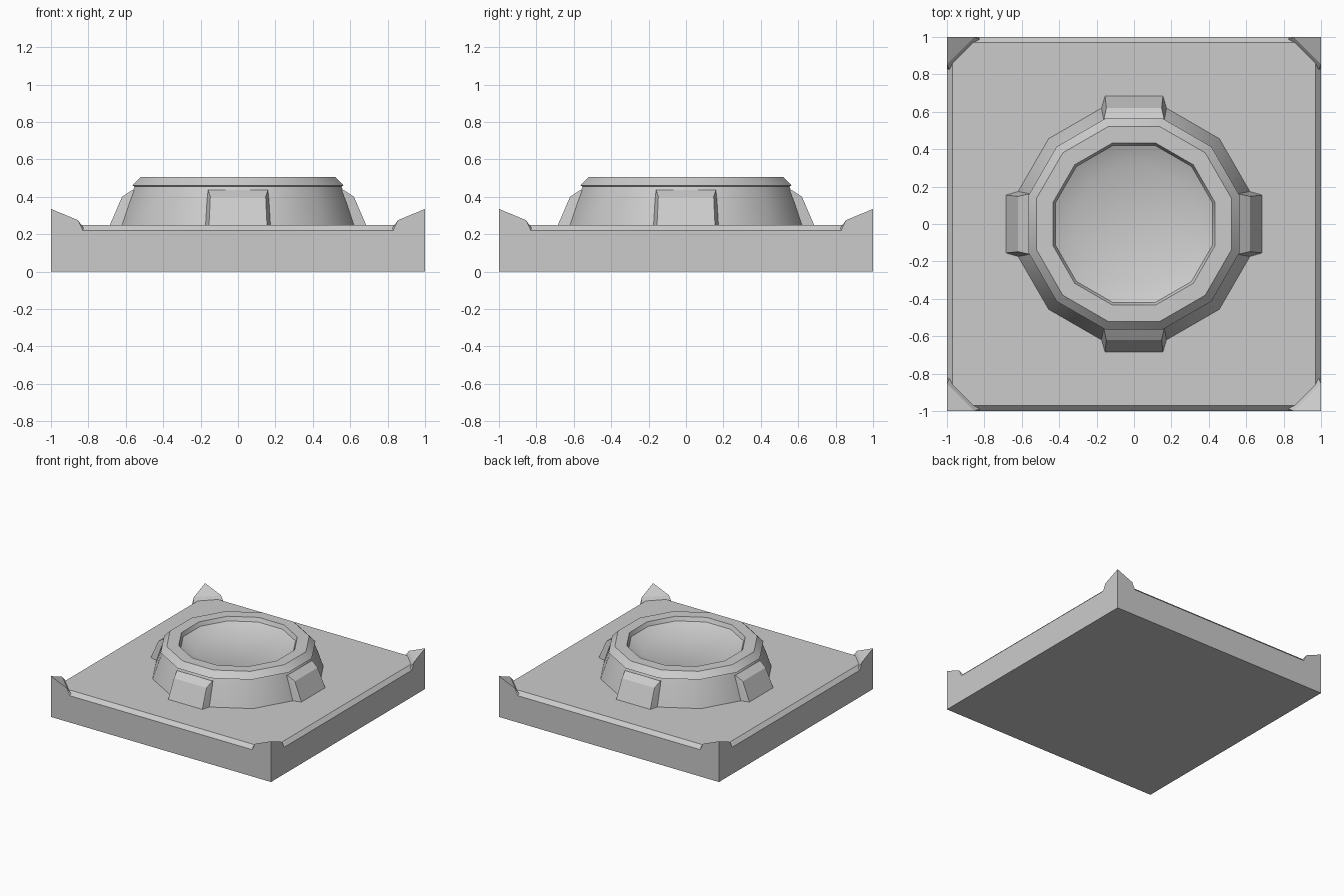
import bpy, bmesh, math
from mathutils import Vector, Matrix

if "Cube" in bpy.data.objects:
    bpy.data.objects.remove(bpy.data.objects["Cube"])


def finish(bm, name, smooth=None):
    bmesh.ops.recalc_face_normals(bm, faces=bm.faces)
    mesh = bpy.data.meshes.new(name)
    bm.to_mesh(mesh)
    bm.free()
    obj = bpy.data.objects.new(name, mesh)
    bpy.context.collection.objects.link(obj)
    if smooth:
        bpy.ops.object.select_all(action='DESELECT')
        bpy.context.view_layer.objects.active = obj
        obj.select_set(True)
        bpy.ops.object.shade_smooth_by_angle(angle=math.radians(smooth))
    return obj


def stacked_rings(name, profile, sides, smooth=None):
    """Polygon rings (apothem, z) joined bottom to top, ends capped."""
    bm = bmesh.new()
    rings = []
    for apothem, z in profile:
        r = apothem / math.cos(math.pi / sides)
        rings.append([bm.verts.new((r * math.cos((i + .5) * math.tau / sides),
                                    r * math.sin((i + .5) * math.tau / sides), z))
                      for i in range(sides)])
    for a, b in zip(rings, rings[1:]):
        for i in range(sides):
            j = (i + 1) % sides
            bm.faces.new((a[i], a[j], b[j], b[i]))
    bm.faces.new(rings[0])
    bm.faces.new(rings[-1])
    return finish(bm, name, smooth)


def hull(name, points, turn):
    """Convex solid through the points, turned about z by quarter turns."""
    bm = bmesh.new()
    rot = Matrix.Rotation(turn * math.pi / 2, 3, 'Z')
    for p in points:
        bm.verts.new(rot @ Vector(p))
    bmesh.ops.convex_hull(bm, input=bm.verts[:])
    bmesh.ops.dissolve_limit(bm, angle_limit=0.02, verts=bm.verts[:], edges=bm.edges[:])
    return finish(bm, name)


# Square slab with chamfered top edge
stacked_rings("base_slab", [(1, 0), (1, .22), (.97, .25)], 4)

# Twelve-sided raised rim with shallow dish
stacked_rings("round_rim", [(.625, .245), (.585, .37), (.553, .455), (.565, .46),
                            (.52, .507), (.433, .507), (.42, .475), (.315, .425)],
              12, smooth=35)

# Four buttress blocks around the rim
block = []
for s in (-1, 1):
    block += [(s * .155, -.687, .245), (s * .148, -.62, .40),
              (s * .16, -.565, .437), (s * .18, -.60, .245),
              (s * .16, -.53, .437), (s * .17, -.53, .245)]

# Four corner wedges rising from the slab corners
wedge = [(1, 1, .2), (1, 1, .335),
         (.855, 1, .275), (1, .855, .275),
         (.82, .985, .225), (.985, .82, .225),
         (.83, 1, .22), (1, .83, .22)]

for k in range(4):
    hull(f"buttress_{k + 1}", block, k)
    hull(f"corner_wedge_{k + 1}", wedge, k)
